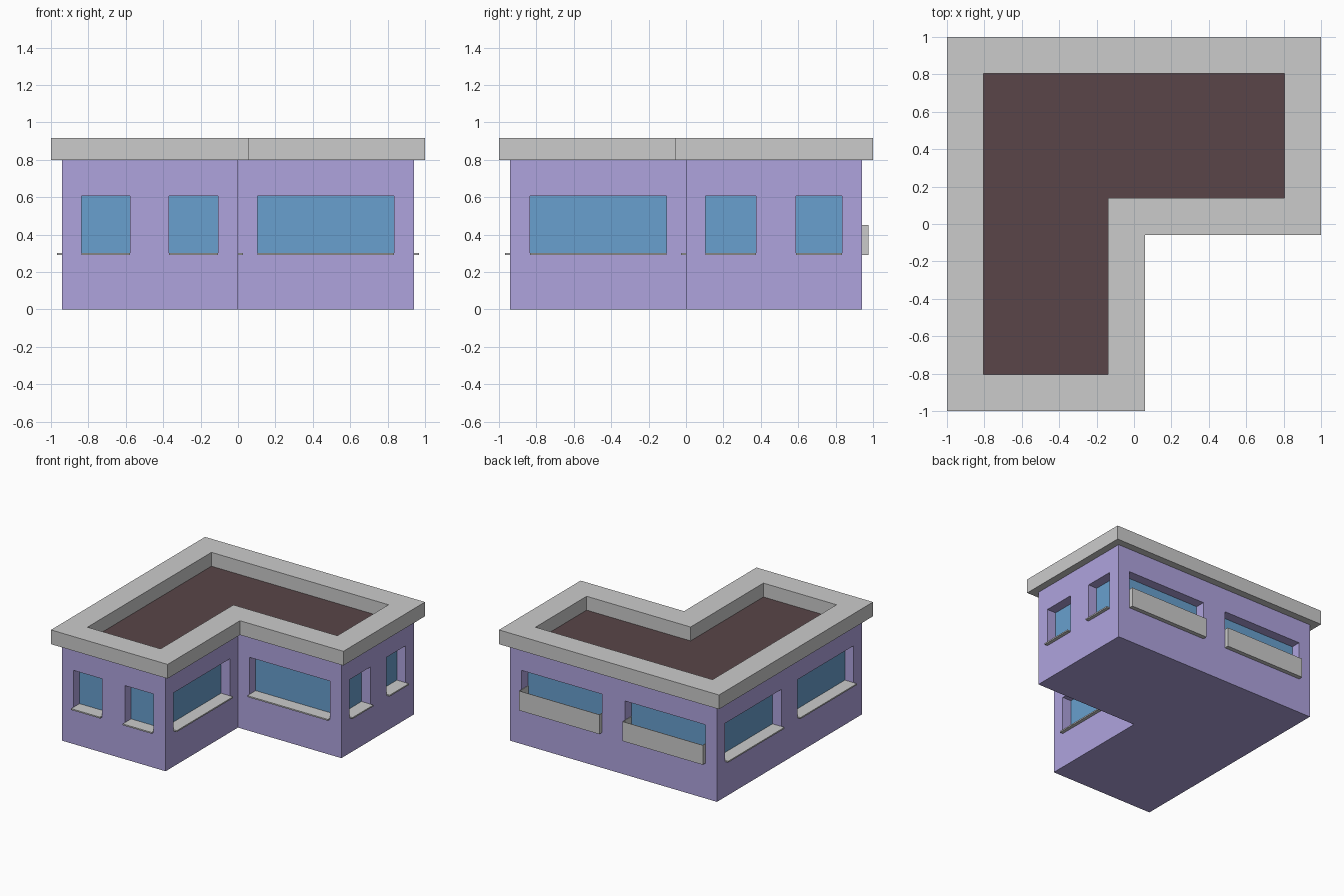
import bpy
import bmesh

if "Cube" in bpy.data.objects:
    bpy.data.objects.remove(bpy.data.objects["Cube"])


def material(name, rgb):
    m = bpy.data.materials.new(name)
    m.diffuse_color = (*rgb, 1)
    m.use_nodes = True
    m.node_tree.nodes["Principled BSDF"].inputs["Base Color"].default_value = m.diffuse_color
    return m


def finish(name, bm, mat=None):
    bmesh.ops.recalc_face_normals(bm, faces=bm.faces[:])
    mesh = bpy.data.meshes.new(name)
    bm.to_mesh(mesh)
    bm.free()
    ob = bpy.data.objects.new(name, mesh)
    bpy.context.collection.objects.link(ob)
    if mat:
        mesh.materials.append(mat)
    return ob


def l_outline(o, i):
    """L-shaped plan: outer half-size o, inner corner at (i, -i)."""
    return [(-o, -o), (i, -o), (i, -i), (o, -i), (o, o), (-o, o)]


def l_prism(name, o, i, z0, z1, mat):
    bm = bmesh.new()
    f = bm.faces.new([bm.verts.new((x, y, z0)) for x, y in l_outline(o, i)])
    top = bmesh.ops.extrude_face_region(bm, geom=[f])["geom"]
    bmesh.ops.translate(bm, vec=(0, 0, z1 - z0),
                        verts=[g for g in top if isinstance(g, bmesh.types.BMVert)])
    if f.is_valid is False or len(bm.faces) == 7:   # keep the bottom closed
        bmesh.ops.holes_fill(bm, edges=bm.edges[:])
    return finish(name, bm, mat)


def add_box(bm, wall, along, out, z):
    """Box on a wall: along = span on the wall, out = distance range from it."""
    axis, pos, sign = wall
    depth = sorted(pos + sign * d for d in out)
    spans = [depth, along, z] if axis == 'x' else [along, depth, z]
    vs = bmesh.ops.create_cube(bm, size=1)["verts"]
    for v in vs:
        v.co = [s[0] if c < 0 else s[1] for s, c in zip(spans, v.co)]


lavender = material("wall_paint", (0.43, 0.37, 0.73))
blue = material("window_glass", (0.14, 0.35, 0.62))
brown = material("roof_covering", (0.10, 0.06, 0.065))

# Body of the house
walls = l_prism("walls", 0.94, 0.0, 0.0, 0.8, lavender)

# Roof deck inside the parapet
l_prism("roof_deck", 0.806, -0.139, 0.78, 0.803, brown)

# Overhanging parapet ring with a rectangular section
bm = bmesh.new()
rings = [[bm.verts.new((x, y, z)) for x, y in l_outline(o, i)]
         for o, i, z in [(1, 0.06, 0.8), (1, 0.06, 0.917),
                         (0.805, -0.14, 0.917), (0.805, -0.14, 0.8)]]
for r in range(4):
    a, b = rings[r], rings[(r + 1) % 4]
    for k in range(6):
        n = (k + 1) % 6
        bm.faces.new((a[k], a[n], b[n], b[k]))
finish("roof_parapet", bm)

# Windows: (axis, wall position, outward sign), spans, has planter
BOTTOM, TOP, DEPTH = 0.30, 0.605, 0.08
WIDE = [(-0.835, -0.105), (0.105, 0.835)]
facades = [
    ("front", ('y', -0.94, -1), [(-0.838, -0.577), (-0.37, -0.108)], False),
    ("inner_front", ('y', 0.0, -1), [WIDE[1]], False),
    ("inner_right", ('x', 0.0, 1), [WIDE[0]], False),
    ("right", ('x', 0.94, 1), [(0.105, 0.375), (0.588, 0.835)], False),
    ("back", ('y', 0.94, 1), WIDE, True),
    ("left", ('x', -0.94, -1), WIDE, False),
]
cut = bmesh.new()
for side, wall, spans, planter in facades:
    glass, sill = bmesh.new(), bmesh.new()
    for a, b in spans:
        add_box(cut, wall, (a, b), (-DEPTH - 0.006, 0.1), (0.291, TOP))
        add_box(glass, wall, (a, b), (-DEPTH - 0.005, -DEPTH), (0.292, TOP))
        reach = 0.035 if planter else 0.028
        add_box(sill, wall, (a, b), (-DEPTH, reach), (0.29, 0.301))
        if planter:  # thin front and ends around the sill
            t, zs = 0.004, (0.29, 0.45)
            add_box(sill, wall, (a, b), (reach - t, reach), zs)
            add_box(sill, wall, (a, a + t), (-DEPTH, reach), zs)
            add_box(sill, wall, (b - t, b), (-DEPTH, reach), zs)
    finish(side + "_window_glass", glass, blue)
    finish(side + ("_planter_boxes" if planter else "_window_sills"), sill)

# Cut the window recesses into the walls
cutter = finish("window_cutter", cut)
cutter.hide_render = True
cutter.hide_viewport = True
mod = walls.modifiers.new("window_recesses", 'BOOLEAN')
mod.operation = 'DIFFERENCE'
mod.solver = 'EXACT'
mod.object = cutter
